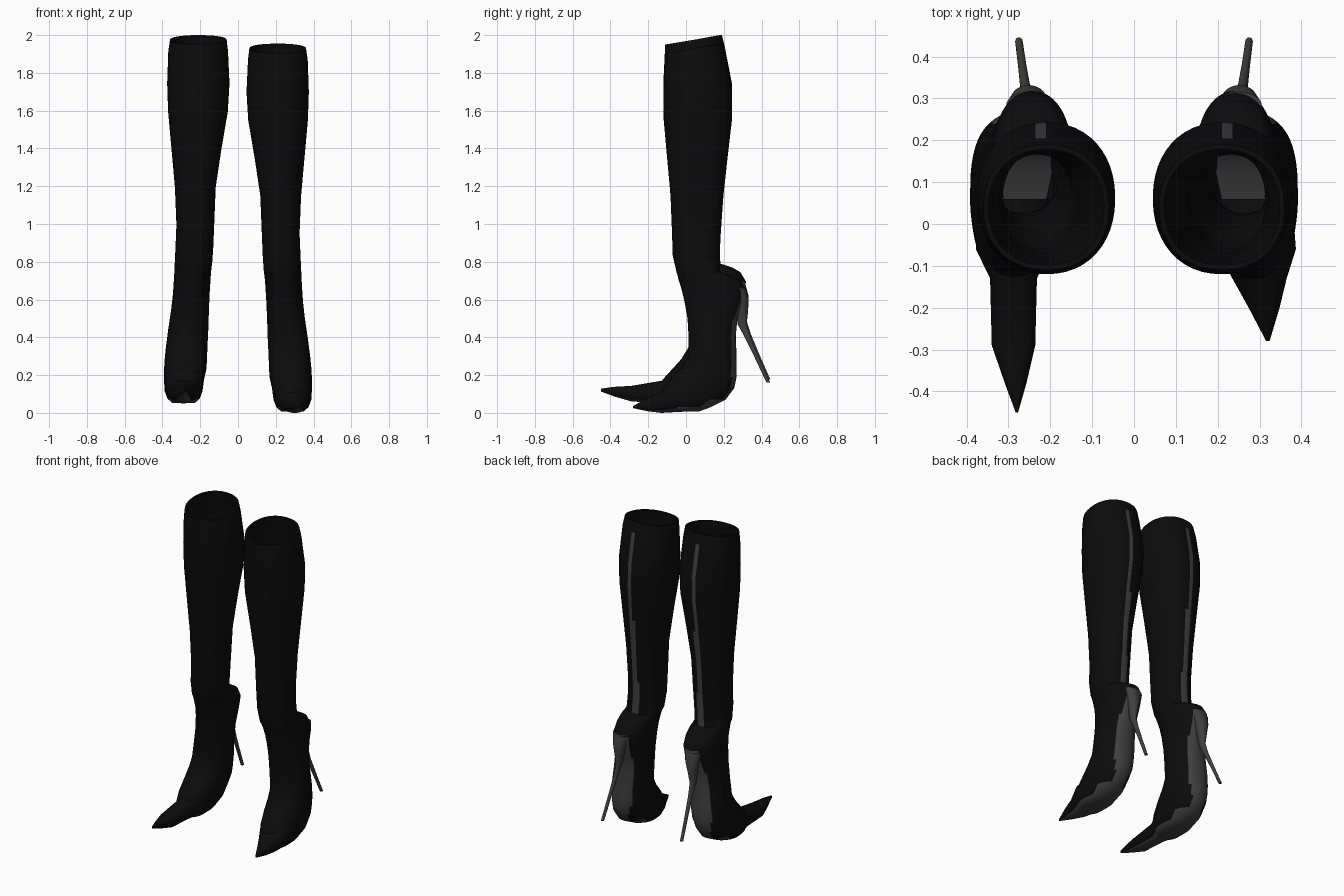
import bpy, bmesh, math

if "Cube" in bpy.data.objects:
    bpy.data.objects.remove(bpy.data.objects["Cube"], do_unlink=True)


def make_material(name, value):
    mat = bpy.data.materials.new(name)
    mat.use_nodes = True
    colour = (value, value, value, 1)
    mat.diffuse_color = colour
    bsdf = mat.node_tree.nodes["Principled BSDF"]
    bsdf.inputs["Base Color"].default_value = colour
    bsdf.inputs["Roughness"].default_value = 0.6
    return mat


black = make_material("black leather", 0.0035)
grey = make_material("dark grey sole", 0.05)
SEGMENTS = 48


def loft(name, rings, cap_start=True, cap_end=True, rule=None, inward=False, base=0):
    """Skin a list of point rings; rule(face) says which faces are grey."""
    bm = bmesh.new()
    loops = [[bm.verts.new(p) for p in ring] for ring in rings]
    for a, b in zip(loops, loops[1:]):
        n = len(a)
        for i in range(n):
            j = (i + 1) % n
            bm.faces.new((a[i], a[j], b[j], b[i]))
    if cap_start:
        bm.faces.new(loops[0])
    if cap_end:
        bm.faces.new(loops[-1])
    bmesh.ops.recalc_face_normals(bm, faces=bm.faces)
    if inward:
        bmesh.ops.reverse_faces(bm, faces=bm.faces)
    bm.normal_update()
    for f in bm.faces:
        f.material_index = 1 if rule and rule(f) else base
    mesh = bpy.data.meshes.new(name)
    bm.to_mesh(mesh)
    bm.free()
    mesh.materials.append(black)
    mesh.materials.append(grey)
    obj = bpy.data.objects.new(name, mesh)
    bpy.context.collection.objects.link(obj)
    bpy.ops.object.select_all(action="DESELECT")
    obj.select_set(True)
    bpy.context.view_layer.objects.active = obj
    bpy.ops.object.shade_smooth_by_angle(angle=math.radians(50))
    return obj


def oval(power=1.0):
    """Unit oval, squarer as power drops below one."""
    for i in range(SEGMENTS):
        a = math.tau * i / SEGMENTS
        c, s = math.cos(a), math.sin(a)
        yield (math.copysign(abs(c) ** power, c), math.copysign(abs(s) ** power, s))


# Upper: height, centre x, half width, front y, back y
UPPER = [
    (1.93, .21, .15, -.11, .19), (1.87, .211, .158, -.113, .205),
    (1.7, .21, .165, -.12, .243), (1.55, .212, .158, -.118, .243),
    (1.35, .22, .132, -.1, .22), (1.15, .226, .108, -.082, .198),
    (.95, .226, .1, -.074, .184), (.83, .231, .1, -.07, .178),
    (.745, .236, .099, -.05, .182), (.725, .238, .098, -.044, .245),
    (.7, .24, .097, -.038, .288), (.65, .243, .097, -.022, .318),
    (.59, .247, .097, -.008, .305), (.5, .254, .1, .008, .272),
    (.4, .263, .106, .014, .263), (.3, .272, .11, .012, .266),
    (.24, .276, .112, -.025, .268), (.19, .279, .112, -.07, .268),
    (.13, .286, .106, -.125, .255), (.07, .288, .1, -.14, .21),
    (.03, .288, .085, -.12, .13), (.008, .288, .06, -.1, .07),
]

# Toe: y, centre x, half width, bottom, top
TOE_SHORT = [(.06, .288, .09, .01, .15), (-.06, .292, .095, .004, .17),
             (-.13, .3, .065, 0, .11), (-.2, .311, .037, .008, .08),
             (-.28, .32, .004, .025, .037)]
TOE_LONG = [(.06, .288, .09, .012, .15), (-.06, .288, .09, .006, .16),
            (-.13, .288, .056, .005, .125), (-.29, .288, .052, .016, .098),
            (-.38, .283, .026, .042, .093), (-.45, .28, .003, .068, .083)]

# Stiletto: y, z, radius along y, radius along x, centre x
STILETTO = [(.285, .66, .03, .055, .25), (.298, .6, .034, .042, .252),
            (.297, .53, .031, .026, .255), (.297, .47, .024, .016, .257),
            (.327, .4, .016, .012, .26), (.377, .29, .012, .01, .267),
            (.436, .16, .01, .009, .275)]

# Insole: y, z, half width
INSOLE = [(.275, .6, .05), (.24, .45, .055), (.235, .3, .06),
          (.2, .17, .065), (.13, .12, .065), (.06, .1, .05)]


def upper_rings(side, lift, inset=0.0, lowest=0.0):
    rings = []
    for n, (z, cx, hw, yf, yb) in enumerate(UPPER):
        if z < lowest:
            break
        cy, hy = (yf + yb) / 2, (yb - yf) / 2
        tilt = .025 if n < 2 else 0
        rings.append([(side * (cx + u * (hw - inset)), cy + v * (hy - inset),
                       z + lift + tilt * v) for u, v in oval(.92)])
    return rings


def build_boot(label, side, lift, toe):
    # Sole shows on the rear of the foot, zip strip runs up the back seam
    def upper_rule(f):
        c, n = f.calc_center_median(), f.normal
        z = c.z - lift
        if z < .64:
            return n.y > .72 or n.z < -.6
        return .76 < z < 1.87 and n.y > .9 and abs(c.x - side * .225) < .02

    outer = upper_rings(side, lift)
    loft(label + "_boot_upper", outer, cap_start=False, rule=upper_rule)

    # Lining joins the rim
    inner = upper_rings(side, lift, .012, .1)
    loft(label + "_boot_lining", [outer[0]] + inner, cap_start=False,
         cap_end=False, inward=True)

    # Pointed toe with grey underside
    rings = [[(side * (cx + u * hw), y, lift + (lo + hi) / 2 + v * (hi - lo) / 2)
              for u, v in oval(.85)] for y, cx, hw, lo, hi in toe]
    loft(label + "_toe", rings, rule=lambda f: f.normal.z < -.75)

    # Thin heel
    rise = lift * .4
    rings = [[(side * (cx + u * rx), y + v * ry, z + rise) for u, v in oval()]
             for y, z, ry, rx, cx in STILETTO]
    loft(label + "_stiletto_heel", rings, base=1)

    # Insole plate inside the foot
    t = .004
    rings = [[(side * .26 + w, y, z + lift), (side * .26 - w, y, z + lift),
              (side * .26 - w, y - t, z + lift + t), (side * .26 + w, y - t, z + lift + t)]
             for y, z, w in INSOLE]
    loft(label + "_insole", rings, base=1)


build_boot("left", 1, 0, TOE_SHORT)
build_boot("right", -1, .045, TOE_LONG)
